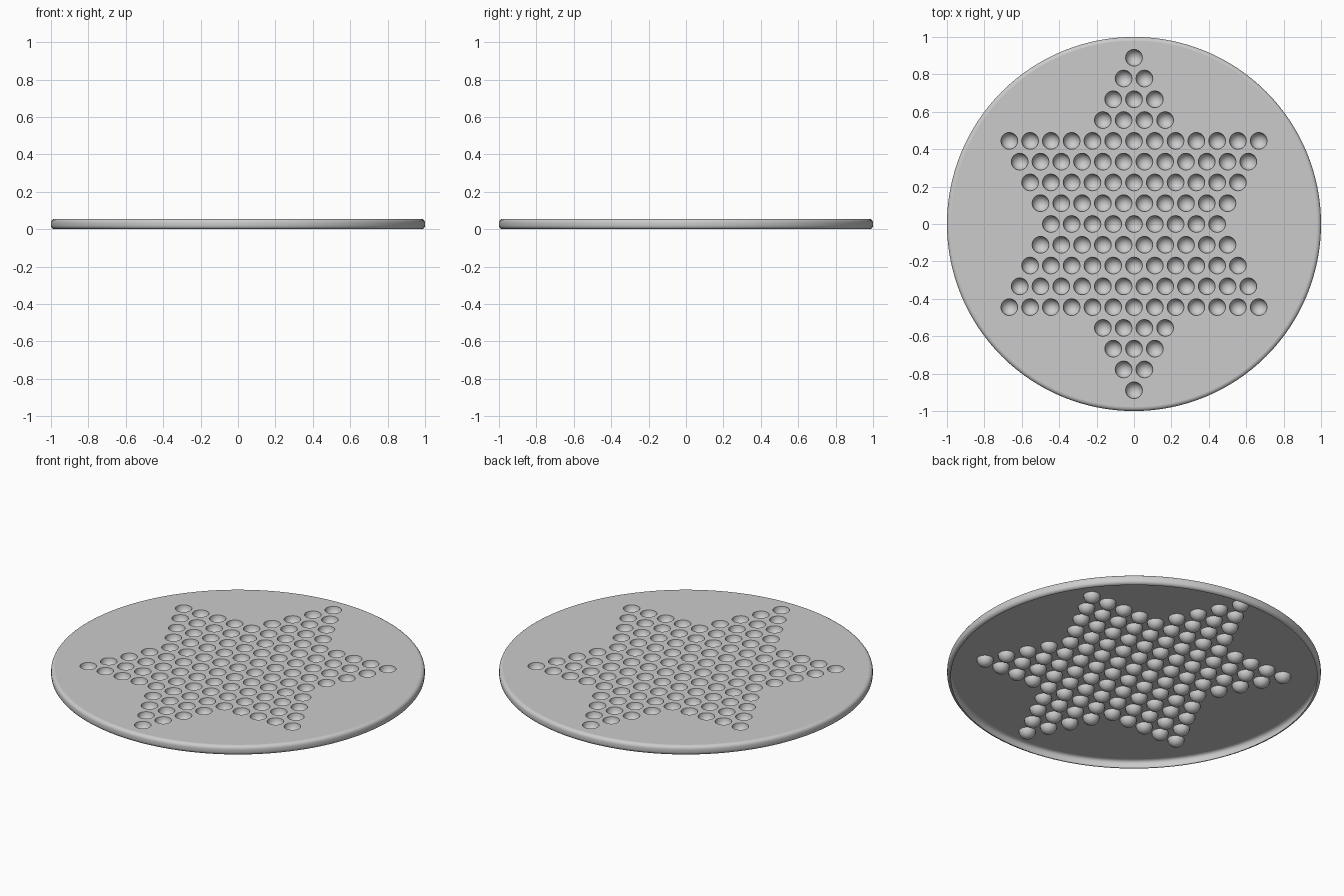
import bpy, bmesh
from math import sin, cos, pi

if "Cube" in bpy.data.objects:
    bpy.data.objects.remove(bpy.data.objects["Cube"])

TOP = 0.055        # board height
PITCH = 1 / 9      # spacing of the pits, both ways
PIT_R = 0.045      # hemispherical pit radius
BEV = 0.02         # rounding of the rim
ROWS = [9, 10, 11, 12, 13, 4, 3, 2, 1]   # pits per row, middle to tip

bm = bmesh.new()


def ring(cx, cy, r, z, n):
    return [bm.verts.new((cx + r * cos(2 * pi * i / n), cy + r * sin(2 * pi * i / n), z))
            for i in range(n)]


def skin(rings):
    n = len(rings[0])
    for a, b in zip(rings, rings[1:]):
        for i in range(n):
            j = (i + 1) % n
            bm.faces.new((a[i], b[i], b[j], a[j])).smooth = True


def loop_edges(r):
    return [bm.edges.get((r[i], r[i - 1])) for i in range(len(r))]


# Rim: rounded outer edge, curling under to an open bottom
profile = [(1 - BEV + BEV * sin(t * pi / 8), TOP - BEV + BEV * cos(t * pi / 8)) for t in range(5)]
profile += [(1 - BEV + BEV * cos(t * pi / 8), BEV - BEV * sin(t * pi / 8)) for t in range(5)]
rim = [ring(0, 0, r, z, 128) for r, z in profile]
skin(rim)
borders = loop_edges(rim[0])


# Pits: hemispherical shells arranged as a six-pointed star
def pit(cx, cy, n=24, steps=6):
    rings = [ring(cx, cy, PIT_R * cos(s * pi / 2 / steps),
                  TOP - PIT_R * sin(s * pi / 2 / steps), n) for s in range(steps)]
    skin(rings)
    pole = bm.verts.new((cx, cy, TOP - PIT_R))
    last = rings[-1]
    for i in range(n):
        bm.faces.new((last[i], pole, last[(i + 1) % n])).smooth = True
    borders.extend(loop_edges(rings[0]))


for row in range(-8, 9):
    count = ROWS[abs(row)]
    for i in range(count):
        pit((i - (count - 1) / 2) * PITCH, row * PITCH)

# Flat top plate between the rim and the pits
fill = bmesh.ops.triangle_fill(bm, edges=borders, use_beauty=True, normal=(0, 0, 1))
plate = [g for g in fill["geom"] if isinstance(g, bmesh.types.BMFace)]
for f in plate:
    f.smooth = False

# Consistent normals, top side up
bmesh.ops.recalc_face_normals(bm, faces=bm.faces[:])
if sum(f.normal.z for f in plate) < 0:
    bmesh.ops.reverse_faces(bm, faces=bm.faces[:])

mesh = bpy.data.meshes.new("game_board")
bm.to_mesh(mesh)
bm.free()
board = bpy.data.objects.new("game_board", mesh)
bpy.context.collection.objects.link(board)
